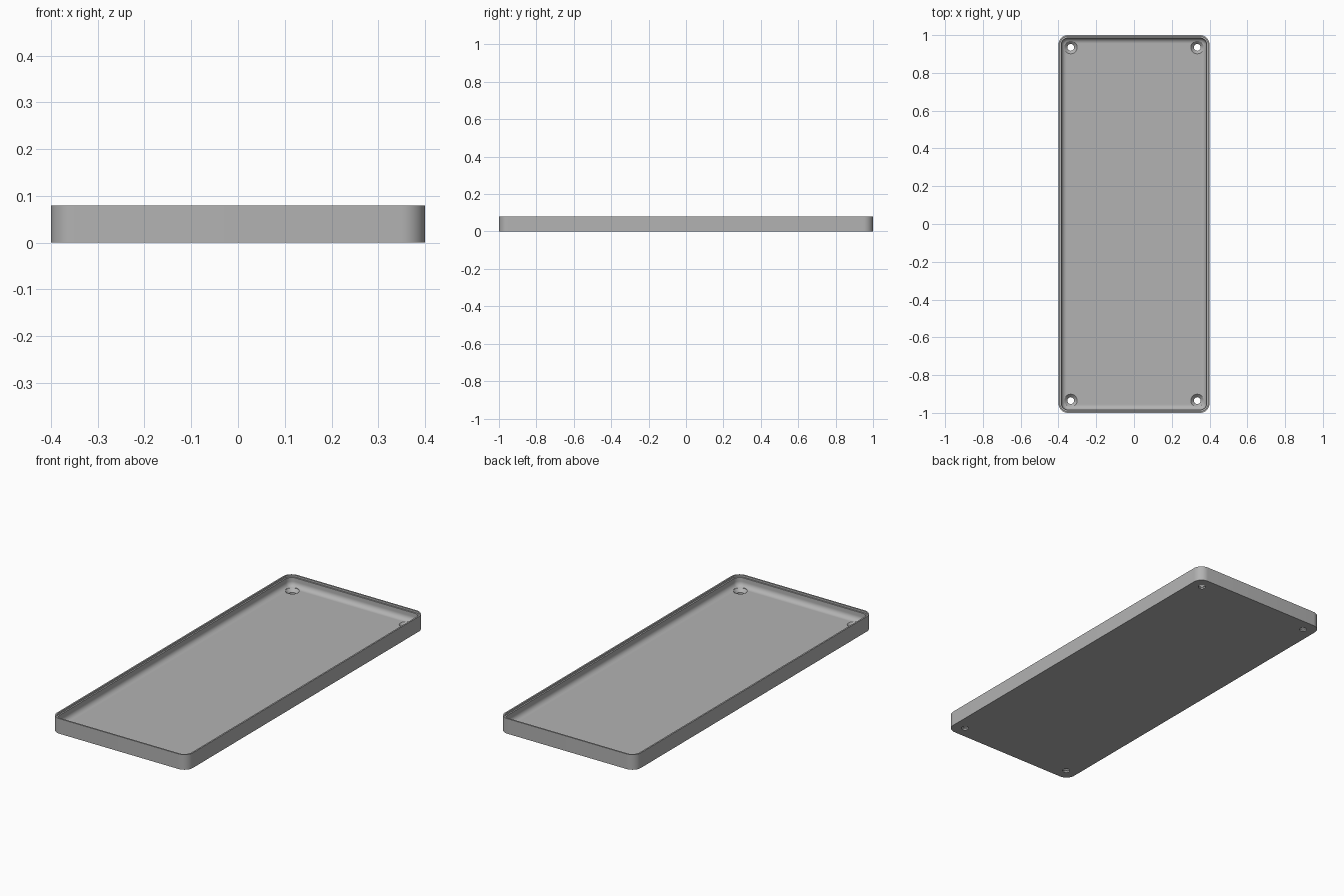
import bpy, bmesh, math

if "Cube" in bpy.data.objects:
    bpy.data.objects.remove(bpy.data.objects["Cube"], do_unlink=True)

HALF_X, HALF_Y, HEIGHT, FLOOR = 0.4, 1.0, 0.08, 0.024
CORNER, STEPS = 0.05, 10

grey = bpy.data.materials.new("plain grey")
grey.use_nodes = True
grey.diffuse_color = (0.45, 0.45, 0.45, 1)
grey.node_tree.nodes["Principled BSDF"].inputs["Base Color"].default_value = (0.45, 0.45, 0.45, 1)


def rounded_loop(inset, z):
    """Points of a rounded rectangle, shrunk by inset."""
    r = CORNER - inset
    pts = []
    for q, (sx, sy) in enumerate([(1, 1), (-1, 1), (-1, -1), (1, -1)]):
        for i in range(STEPS + 1):
            a = math.pi / 2 * (q + i / STEPS)
            pts.append((sx * (HALF_X - CORNER) + r * math.cos(a),
                        sy * (HALF_Y - CORNER) + r * math.sin(a), z))
    return pts


def circle_loop(x, y, r, z, n=32):
    return [(x + r * math.cos(2 * math.pi * i / n),
             y + r * math.sin(2 * math.pi * i / n), z) for i in range(n)]


def skin(name, loops):
    """Join stacked loops into a closed solid."""
    bm = bmesh.new()
    rings = [[bm.verts.new(p) for p in loop] for loop in loops]
    for a, b in zip(rings, rings[1:]):
        for i in range(len(a)):
            j = (i + 1) % len(a)
            bm.faces.new((a[i], a[j], b[j], b[i]))
    bm.faces.new(rings[0][::-1])
    bm.faces.new(rings[-1])
    bmesh.ops.recalc_face_normals(bm, faces=bm.faces)
    mesh = bpy.data.meshes.new(name)
    bm.to_mesh(mesh)
    bm.free()
    mesh.materials.append(grey)
    obj = bpy.data.objects.new(name, mesh)
    bpy.context.collection.objects.link(obj)
    return obj


# Tray: outer wall, stepped rim, inner wall, then a fillet into the floor
WALL, FILLET = 0.016, 0.026
section = [(0, 0), (0, HEIGHT), (0.008, HEIGHT), (0.008, 0.07), (WALL, 0.07)]
for i in range(9):
    a = math.pi / 2 * i / 8
    section.append((WALL + FILLET * (1 - math.cos(a)),
                    FLOOR + FILLET * (1 - math.sin(a))))
tray = skin("tray", [rounded_loop(*p) for p in section])

# Countersunk screw holes in the four corners
for sx in (-1, 1):
    for sy in (-1, 1):
        profile = [(0.018, -0.02), (0.018, 0.008), (0.034, FLOOR), (0.034, 0.06)]
        cutter = skin("screw_hole_cutter",
                      [circle_loop(sx * 0.335, sy * 0.935, r, z) for r, z in profile])
        cut = tray.modifiers.new("screw hole", 'BOOLEAN')
        cut.operation = 'DIFFERENCE'
        cut.solver = 'EXACT'
        cut.object = cutter
        bpy.context.view_layer.objects.active = tray
        tray.select_set(True)
        bpy.ops.object.modifier_apply(modifier=cut.name)
        bpy.data.objects.remove(cutter, do_unlink=True)

# Smooth the rounded surfaces and keep the edges crisp
bpy.ops.object.select_all(action='DESELECT')
tray.select_set(True)
bpy.context.view_layer.objects.active = tray
bpy.ops.object.shade_smooth_by_angle(angle=math.radians(30))
